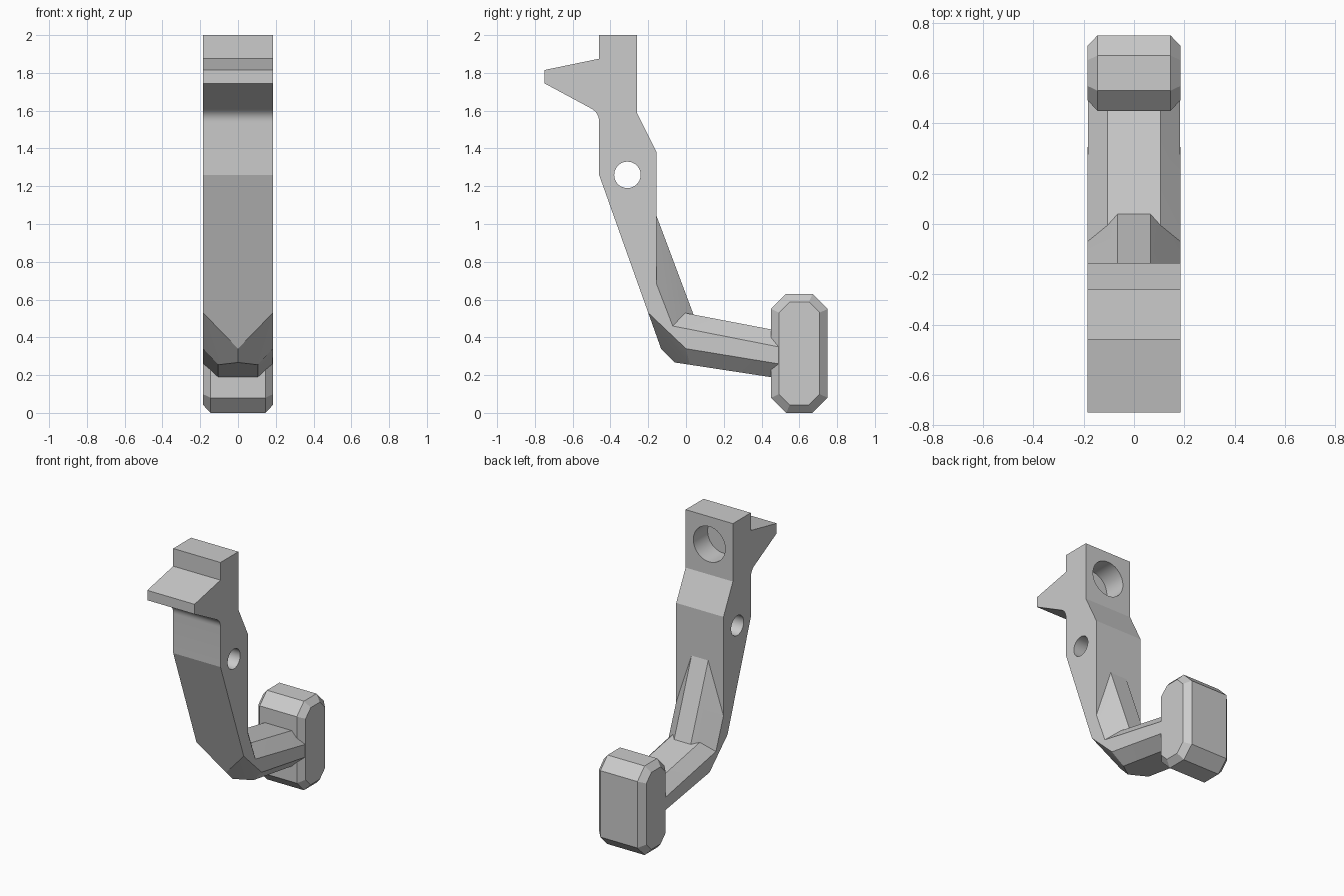
import bpy, bmesh
from math import radians, pi
from mathutils import Matrix, Vector

cube = bpy.data.objects.get("Cube")
if cube:
    bpy.data.objects.remove(cube, do_unlink=True)

W = 0.185    # half width of the bracket
N = 0.105    # half width of the arm's flat top and bottom

grey = bpy.data.materials.new("plain_grey")
grey.use_nodes = True
COLOUR = (0.6, 0.6, 0.6, 1)
grey.diffuse_color = COLOUR
grey.node_tree.nodes["Principled BSDF"].inputs["Base Color"].default_value = COLOUR


def finish(name, bm):
    bmesh.ops.recalc_face_normals(bm, faces=bm.faces[:])
    mesh = bpy.data.meshes.new(name)
    bm.to_mesh(mesh)
    bm.free()
    mesh.materials.append(grey)
    obj = bpy.data.objects.new(name, mesh)
    bpy.context.collection.objects.link(obj)
    return obj


def hull(name, points):
    """Convex solid from points mirrored across x = 0."""
    bm = bmesh.new()
    for p in {(s * x, y, z) for x, y, z in points for s in (1, -1)}:
        bm.verts.new(p)
    bmesh.ops.convex_hull(bm, input=bm.verts[:])
    bmesh.ops.dissolve_limit(bm, angle_limit=radians(1),
                             verts=bm.verts[:], edges=bm.edges[:])
    return finish(name, bm)


def extrude_profile(name, profile):
    bm = bmesh.new()
    face = bm.faces.new([bm.verts.new((-W, y, z)) for y, z in profile])
    side = bmesh.ops.extrude_face_region(bm, geom=[face])["geom"]
    bmesh.ops.translate(bm, vec=(2 * W, 0, 0),
                        verts=[v for v in side if isinstance(v, bmesh.types.BMVert)])
    return finish(name, bm)


def cylinder(name, radius, depth, centre, axis):
    bm = bmesh.new()
    bmesh.ops.create_cone(bm, cap_ends=True, segments=48, radius1=radius,
                          radius2=radius, depth=depth,
                          matrix=Matrix.Translation(centre) @ Matrix.Rotation(pi / 2, 4, axis))
    return finish(name, bm)


def cut(target, cutter):
    mod = target.modifiers.new("hole", "BOOLEAN")
    mod.operation = "DIFFERENCE"
    mod.solver = "EXACT"
    mod.object = cutter
    bpy.context.view_layer.update()
    graph = bpy.context.evaluated_depsgraph_get()
    mesh = bpy.data.meshes.new_from_object(target.evaluated_get(graph))
    target.modifiers.clear()
    target.data = mesh
    bpy.data.objects.remove(cutter, do_unlink=True)


# Main leg with the pointed front lug and its filleted underside
a, b, c = Vector((-0.503, 1.612)), Vector((-0.46, 1.588)), Vector((-0.46, 1.54))
fillet = []
for i in range(9):
    t = i / 8
    fillet.append(tuple(a * (1 - t) ** 2 + b * 2 * t * (1 - t) + c * t * t))
leg = extrude_profile("leg", [
    (-0.26, 2), (-0.46, 2), (-0.46, 1.875), (-0.75, 1.815), (-0.75, 1.745),
    *fillet, (-0.46, 1.26), (-0.2, 0.53), (0, 0.34), (-0.07, 0.46),
    (-0.155, 0.68), (-0.155, 1.38), (-0.26, 1.59)])

# Cross hole and blind hole in the back of the head
cut(leg, cylinder("cross_hole", 0.07, 1, (0, -0.31, 1.26), "Y"))
cut(leg, cylinder("blind_hole", 0.125, 0.32, (0, -0.26, 1.805), "X"))

# Stiffening rib behind the leg
rib = hull("rib", [
    (0.065, -0.155, 1.04), (W, -0.155, 0.68), (W, -0.07, 0.46),
    (0.065, 0.04, 0.52), (N, -0.005, 0.53)])

# Wedge-shaped elbow under the leg
elbow = hull("elbow", [
    (W, -0.2, 0.53), (W, -0.07, 0.46), (W, 0, 0.34),
    (0, -0.132, 0.34), (0, -0.06, 0.267), (N, 0.02, 0.255), (N, -0.005, 0.52)])

# Chamfered arm running back to the pad
arm = hull("arm", [
    (N, -0.01, 0.53), (W, -0.07, 0.46), (W, 0, 0.34), (N, 0.02, 0.255),
    (N, 0.55, 0.423), (W - 0.002, 0.55, 0.338),
    (W - 0.002, 0.55, 0.25), (N, 0.55, 0.174)])


# Upright end pad with bevelled sides
def octagon(x, inset, corner):
    y0, y1, z0, z1 = 0.45 + inset, 0.75 - inset, inset, 0.63 - inset
    return [(x, y, z) for ya, yb in ((y0, y0 + corner), (y1, y1 - corner))
            for za, zb in ((z0, z0 + corner), (z1, z1 - corner))
            for y, z in ((ya, zb), (yb, za))]


pad = hull("pad", octagon(0.145, 0, 0.08) + octagon(W, 0.042, 0.057))

# Smooth only the round parts
for obj in (leg, rib, elbow, arm, pad):
    bpy.ops.object.select_all(action="DESELECT")
    obj.select_set(True)
    bpy.context.view_layer.objects.active = obj
    bpy.ops.object.shade_smooth_by_angle(angle=radians(15))
